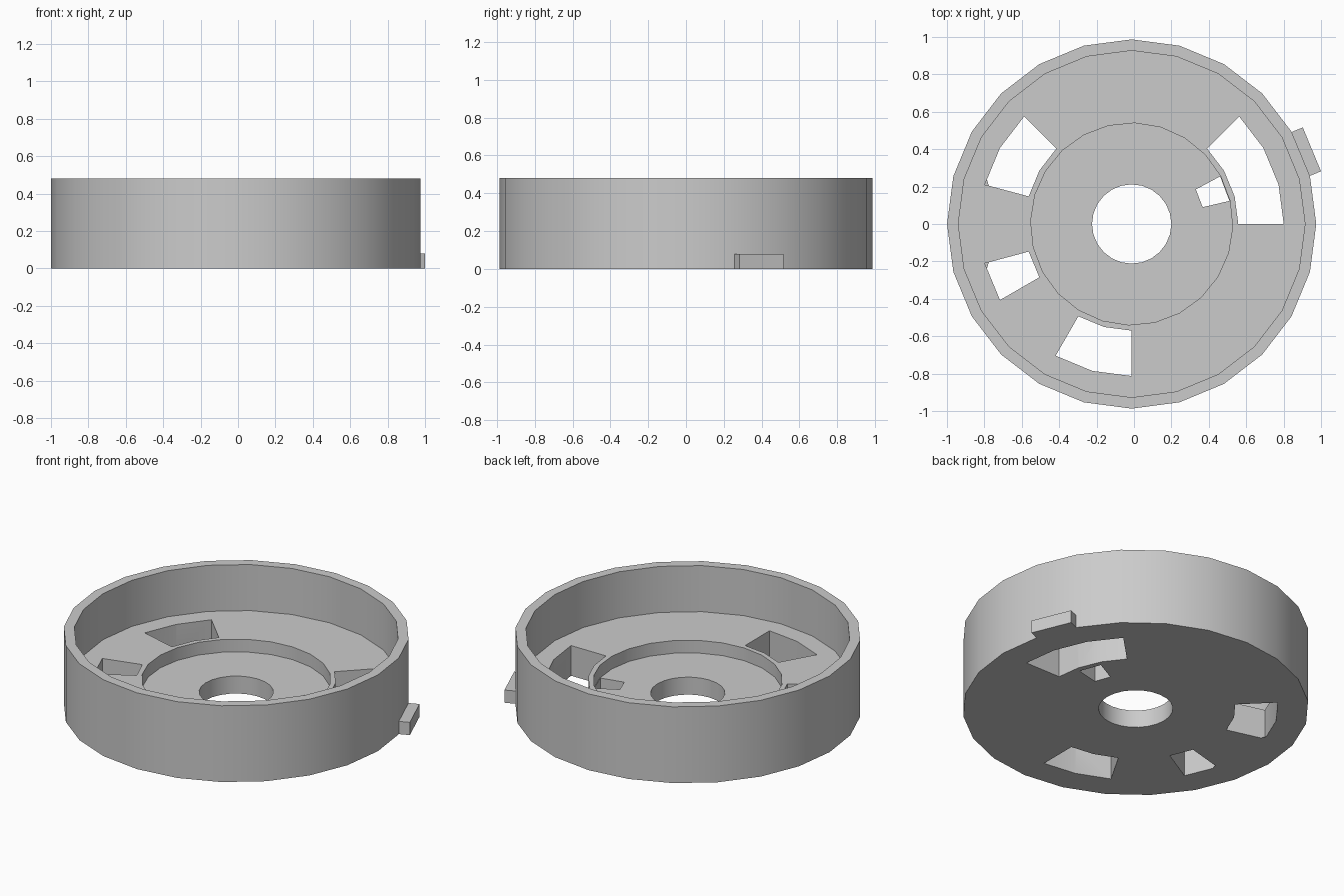
import bpy
import bmesh
from math import cos, sin, radians
from mathutils import Matrix

if "Cube" in bpy.data.objects:
    bpy.data.objects.remove(bpy.data.objects["Cube"], do_unlink=True)

CX = -0.0125          # axis of the dish
SIDES = 24
STEP = 360 / SIDES

grey = bpy.data.materials.new("light grey")
grey.use_nodes = True
grey.diffuse_color = (0.6, 0.6, 0.6, 1)
grey.node_tree.nodes["Principled BSDF"].inputs["Base Color"].default_value = (0.6, 0.6, 0.6, 1)


def polar(r, degrees, z):
    a = radians(degrees)
    return (CX + r * cos(a), r * sin(a), z)


def finish(bm, name):
    bmesh.ops.recalc_face_normals(bm, faces=bm.faces)
    mesh = bpy.data.meshes.new(name)
    bm.to_mesh(mesh)
    bm.free()
    mesh.materials.append(grey)
    obj = bpy.data.objects.new(name, mesh)
    bpy.context.collection.objects.link(obj)
    return obj


def lathe(name, profile):
    """Closed profile of (radius, height, twist) turned around the axis."""
    bm = bmesh.new()
    rings = [[bm.verts.new(polar(r, i * STEP + twist, z)) for i in range(SIDES)]
             for r, z, twist in profile]
    for k, ring in enumerate(rings):
        nxt = rings[(k + 1) % len(rings)]
        for i in range(SIDES):
            j = (i + 1) % SIDES
            bm.faces.new((ring[i], ring[j], nxt[j], nxt[i]))
    return finish(bm, name)


def wedge(name, r_in, r_out, start, end, low, high):
    """Upright prism over an annular sector."""
    bm = bmesh.new()
    count = round((end - start) / STEP)
    angles = [start + i * STEP for i in range(count + 1)]
    outline = [(r_out, a) for a in angles] + [(r_in, a) for a in reversed(angles)]
    base = bm.faces.new([bm.verts.new(polar(r, a, low)) for r, a in outline])
    top = bmesh.ops.extrude_face_region(bm, geom=[base])["geom"]
    bmesh.ops.translate(bm, vec=(0, 0, high - low),
                        verts=[v for v in top if isinstance(v, bmesh.types.BMVert)])
    return finish(bm, name)


# Round dish: rim, floor, sunken centre and axle hole
dish = lathe("dish", [
    (0.212, 0, 0), (0.987, 0, 0), (0.987, 0.48, 0), (0.927, 0.48, 0),
    (0.927, 0.19, 0), (0.54, 0.19, -1.7), (0.54, 0.11, -1.7), (0.212, 0.11, 0)])

# Slots through the floor
slots = [(0.57, 0.813, 0, 45), (0.57, 0.813, 135, 165), (0.57, 0.813, 195, 210),
         (0.57, 0.813, 240, 270), (0.39, 0.537, 13.3, 28.3)]
bpy.context.view_layer.objects.active = dish
for r_in, r_out, start, end in slots:
    cutter = wedge("slot_cutter", r_in, r_out, start, end, -0.1, 0.3)
    cutter.hide_render = True
    cut = dish.modifiers.new("slot", 'BOOLEAN')
    cut.operation = 'DIFFERENCE'
    cut.solver = 'EXACT'
    cut.object = cutter
    bpy.ops.object.modifier_apply(modifier=cut.name)
    bpy.data.objects.remove(cutter, do_unlink=True)

# Small locating tab on the outer wall
bm = bmesh.new()
bmesh.ops.create_cube(bm, size=1, matrix=Matrix.Translation((CX, 0, 0))
                      @ Matrix.Rotation(radians(22.5), 4, 'Z')
                      @ Matrix.Translation((1.009, 0, 0.04))
                      @ Matrix.Diagonal((0.068, 0.254, 0.08, 1)))
tab = finish(bm, "side_tab")

# Smooth round walls, sharp corners
bpy.ops.object.select_all(action='DESELECT')
dish.select_set(True)
bpy.context.view_layer.objects.active = dish
bpy.ops.object.shade_smooth_by_angle(angle=radians(30))
